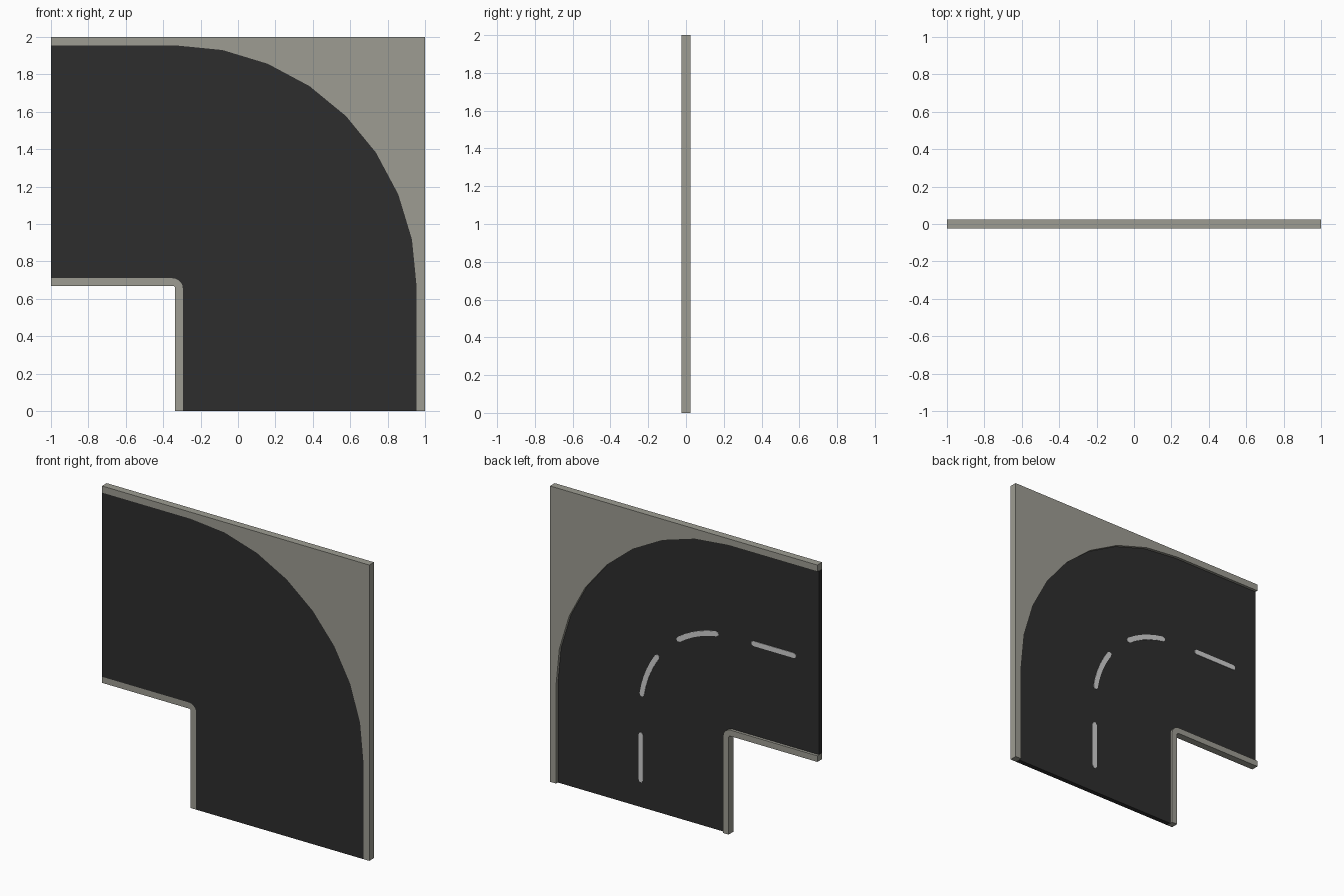
import bpy, bmesh, math

if "Cube" in bpy.data.objects:
    bpy.data.objects.remove(bpy.data.objects["Cube"])

BACK, FRONT = 0.025, -0.025      # kerb faces
ROAD = 0.006                     # recessed road surface, facing +y
CX, CZ = -0.335, 0.665           # bend centre


def material(name, rgb):
    m = bpy.data.materials.new(name)
    m.diffuse_color = (*rgb, 1)
    m.use_nodes = True
    m.node_tree.nodes["Principled BSDF"].inputs["Base Color"].default_value = m.diffuse_color
    return m


kerb_grey = material("kerb concrete", (0.34, 0.335, 0.29))
asphalt = material("dark asphalt", (0.027, 0.027, 0.027))
paint = material("lane paint", (0.62, 0.62, 0.62))


def arc(cx, cz, r, a0, a1, n):
    """Points on an arc in the xz plane, angles in degrees."""
    angles = [math.radians(a0 + (a1 - a0) * i / n) for i in range(n + 1)]
    return [(cx + r * math.cos(a), cz + r * math.sin(a)) for a in angles]


def prism(name, outline, y0, y1, mat):
    """Extrude an xz outline from y0 to y1."""
    bm = bmesh.new()
    face = bm.faces.new([bm.verts.new((x, y0, z)) for x, z in outline])
    ext = bmesh.ops.extrude_face_region(bm, geom=[face])
    for v in ext["geom"]:
        if isinstance(v, bmesh.types.BMVert):
            v.co.y = y1
    bmesh.ops.recalc_face_normals(bm, faces=bm.faces)
    me = bpy.data.meshes.new(name)
    bm.to_mesh(me)
    bm.free()
    me.materials.append(mat)
    ob = bpy.data.objects.new(name, me)
    bpy.context.collection.objects.link(ob)
    return ob


# Shared edge lines: outer road edge, inner road edge, inner kerb edge
outer = [(0.955, 0)] + arc(CX, CZ, 1.29, 0, 90, 8) + [(-1, 1.955)]
inner = [(-0.295, 0)] + arc(-0.35, 0.655, 0.055, 0, 90, 5) + [(-1, 0.71)]
rim = [(-0.336, 0)] + arc(-0.35, 0.655, 0.014, 0, 90, 5) + [(-1, 0.669)]

# Road slab and kerbs
prism("road", outer + inner[::-1], FRONT, ROAD, asphalt)
prism("outer_kerb", [(1, 0)] + outer + [(-1, 2), (1, 2)], FRONT, BACK, kerb_grey)
prism("inner_kerb", inner + rim[::-1], FRONT, BACK, kerb_grey)


# Lane dashes: thin plates with clipped ends along the centre line
def dash(name, points):
    """points(t, w) gives the position at t in 0..1, offset w sideways."""
    ts = [0.05 + 0.9 * i / 5 for i in range(6)]
    side = [points(t, 0.017) for t in ts]
    other = [points(t, -0.017) for t in ts[::-1]]
    tip = [points(1, 0.008), points(1, -0.008)]
    tail = [points(0, -0.008), points(0, 0.008)]
    prism(name, side + tip + other + tail, ROAD - 0.002, ROAD + 0.003, paint)


R = 0.667
dash("dash_lower", lambda t, w: (CX + R + w, 0.17 + 0.335 * t))
dash("dash_side", lambda t, w: (-0.83 + 0.335 * t, CZ + R + w))
for i, a0 in enumerate((7.5, 53.5)):
    dash(f"dash_bend_{i}", lambda t, w: arc(CX, CZ, R + w, a0 + 29 * t, 0, 1)[0])
